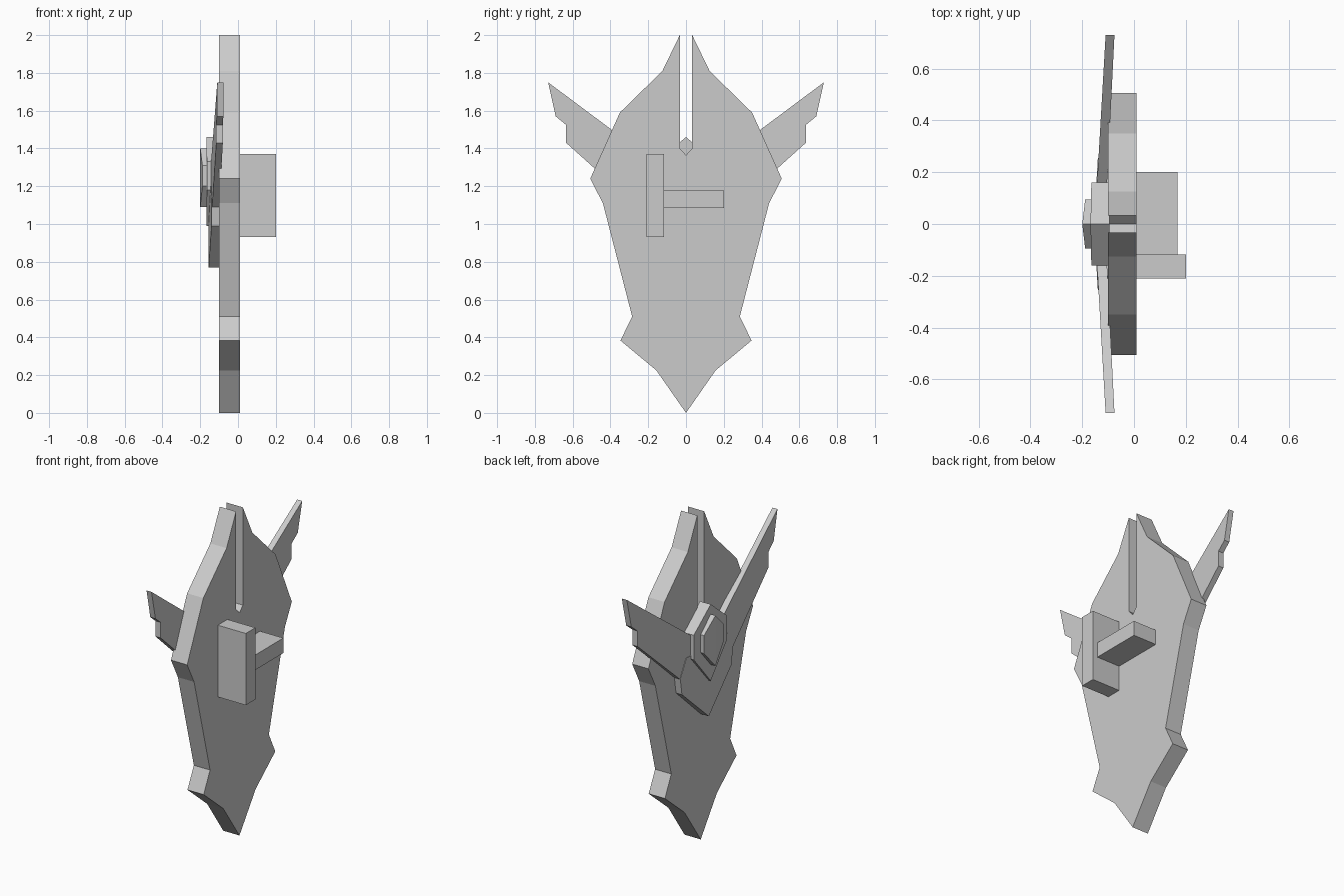
import bpy, bmesh

cube = bpy.data.objects.get("Cube")
if cube:
    bpy.data.objects.remove(cube, do_unlink=True)

grey = bpy.data.materials.new("plain grey")
grey.use_nodes = True
grey.diffuse_color = (0.6, 0.6, 0.6, 1)
grey.node_tree.nodes["Principled BSDF"].inputs["Base Color"].default_value = (0.6, 0.6, 0.6, 1)


def finish(name, bm):
    bmesh.ops.recalc_face_normals(bm, faces=bm.faces)
    mesh = bpy.data.meshes.new(name)
    bm.to_mesh(mesh)
    bm.free()
    mesh.materials.append(grey)
    obj = bpy.data.objects.new(name, mesh)
    bpy.context.collection.objects.link(obj)
    return obj


def mirrored_plate(name, outline, back, front, back_slope=0, front_slope=0):
    """Half outline in (y, z), thick along x, mirrored across y = 0."""
    bm = bmesh.new()
    a = [bm.verts.new((back + back_slope * y, y, z)) for y, z in outline]
    b = [bm.verts.new((front + front_slope * y, y, z)) for y, z in outline]
    bm.faces.new(a)
    bm.faces.new(b[::-1])
    for i in range(len(outline)):
        j = (i + 1) % len(outline)
        # leave the centre seam open so the halves weld together
        if outline[i][0] or outline[j][0]:
            bm.faces.new((a[j], a[i], b[i], b[j]))
    obj = finish(name, bm)
    mod = obj.modifiers.new("mirror", 'MIRROR')
    mod.use_axis = (False, True, False)
    mod.use_clip = True
    return obj


def box(name, low, high):
    bm = bmesh.new()
    bmesh.ops.create_cube(bm, size=1)
    for v in bm.verts:
        v.co = [(h if c > 0 else l) for c, l, h in zip(v.co, low, high)]
    return finish(name, bm)


# Main plate with the slot at the top
mirrored_plate("shield_body", [
    (0, 1.365), (0.033, 1.40), (0.033, 2.0), (0.125, 1.81), (0.35, 1.59),
    (0.507, 1.24), (0.44, 1.11), (0.285, 0.51), (0.347, 0.383),
    (0.157, 0.225), (0, 0)], -0.10, 0.01)

# Swept wings on the outer face
mirrored_plate("wings", [
    (0.1, 1.28), (0.73, 1.75), (0.69, 1.57), (0.635, 1.525),
    (0.635, 1.43), (0.25, 1.085), (0.1, 1.0)],
    -0.152, -0.112, 0.058, 0.05)

# Pointed plate below the emblem
mirrored_plate("lower_point", [
    (0, 1.2), (0.2, 1.2), (0.255, 1.09), (0.24, 0.99), (0, 0.77)],
    -0.155, -0.095, 0.06)

# Layered emblem
mirrored_plate("emblem_base", [
    (0, 1.46), (0.16, 1.33), (0.16, 1.18), (0, 0.99)], -0.168, -0.095, 0.02)
mirrored_plate("emblem_gem", [
    (0, 1.40), (0.095, 1.31), (0.095, 1.20), (0, 1.09)], -0.20, -0.15, 0.12)

# Handle and arm brace on the inner face
box("handle", (0.0, -0.21, 0.93), (0.20, -0.117, 1.37))
box("arm_brace", (0.0, -0.118, 1.085), (0.168, 0.20, 1.177))
